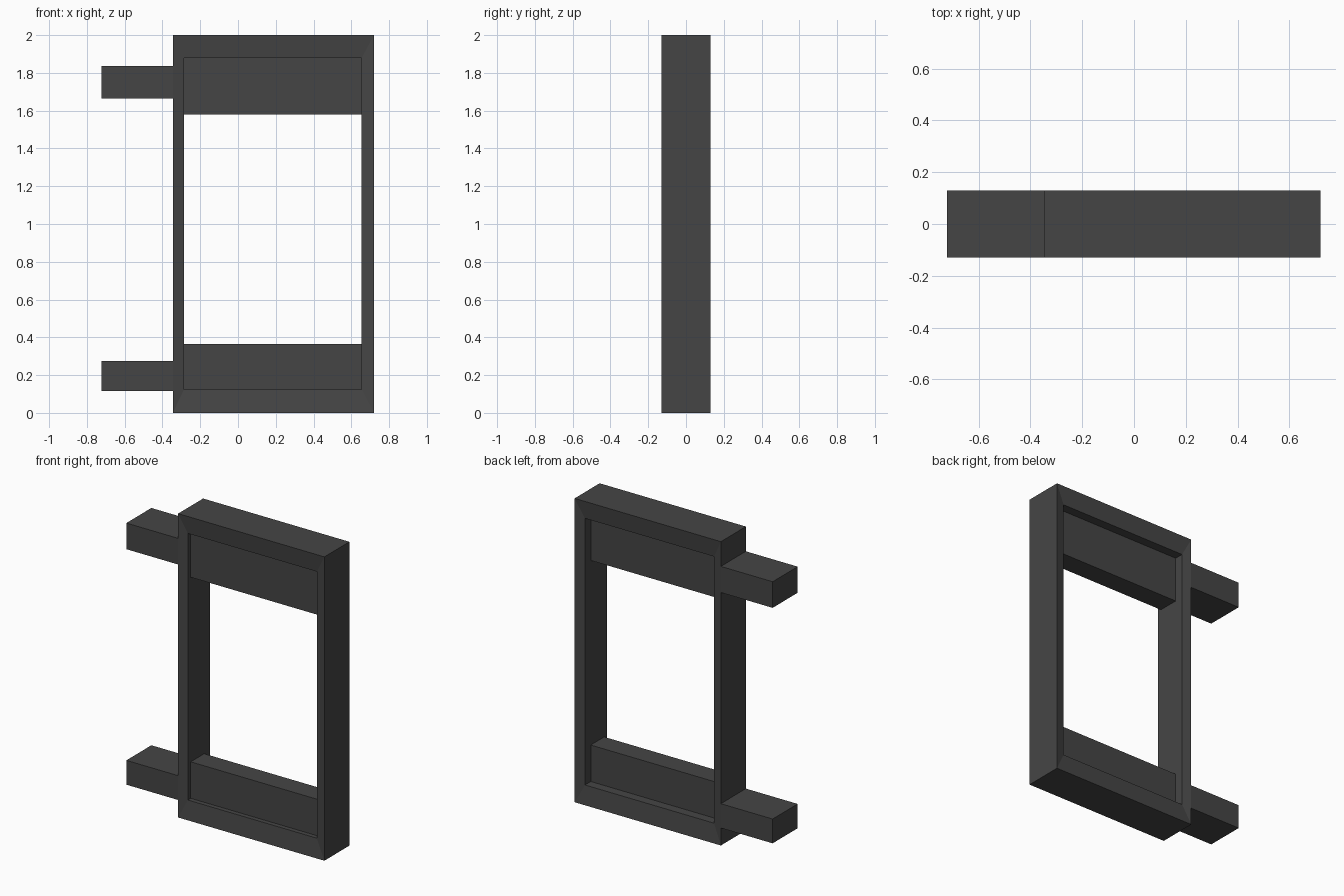
import bpy, bmesh

if "Cube" in bpy.data.objects:
    bpy.data.objects.remove(bpy.data.objects["Cube"])

mat = bpy.data.materials.new("dark_grey")
mat.diffuse_color = (0.06, 0.06, 0.06, 1)
mat.use_nodes = True
mat.node_tree.nodes["Principled BSDF"].inputs["Base Color"].default_value = mat.diffuse_color


def finish(name, bm):
    bmesh.ops.recalc_face_normals(bm, faces=bm.faces)
    mesh = bpy.data.meshes.new(name)
    bm.to_mesh(mesh)
    bm.free()
    mesh.materials.append(mat)
    obj = bpy.data.objects.new(name, mesh)
    bpy.context.collection.objects.link(obj)
    return obj


def box(name, x, y, z):
    bm = bmesh.new()
    bmesh.ops.create_cube(bm, size=1)
    for v in bm.verts:
        for i, (lo, hi) in enumerate((x, y, z)):
            v.co[i] = hi if v.co[i] > 0 else lo
    return finish(name, bm)


# Outer and inner rectangles of the frame: x0, x1, z0, z1
OUTER = (-0.345, 0.72, 0.0, 2.0)
INNER = (-0.285, 0.655, 0.125, 1.88)
DEPTH, LIP = 0.13, 0.115

# Mitred frame: four rectangular rings, faces sloping slightly in to the opening
bm = bmesh.new()
rings = []
for (x0, x1, z0, z1), y in ((OUTER, -DEPTH), (INNER, -LIP), (INNER, LIP), (OUTER, DEPTH)):
    rings.append([bm.verts.new((x, y, z)) for x, z in ((x0, z0), (x1, z0), (x1, z1), (x0, z1))])
for i in range(4):
    a, b = rings[i], rings[(i + 1) % 4]
    for j in range(4):
        k = (j + 1) % 4
        bm.faces.new((a[j], a[k], b[k], b[j]))
finish("frame", bm)

# Recessed panels at the top and bottom of the opening
for name, z in (("upper_panel", (1.58, 1.88)), ("lower_panel", (0.125, 0.365))):
    box(name, INNER[:2], (-0.085, 0.055), z)

# Side arms sticking out to the left
for name, z in (("upper_arm", (1.665, 1.837)), ("lower_arm", (0.115, 0.275))):
    box(name, (-0.722, OUTER[0]), (-DEPTH, DEPTH), z)
